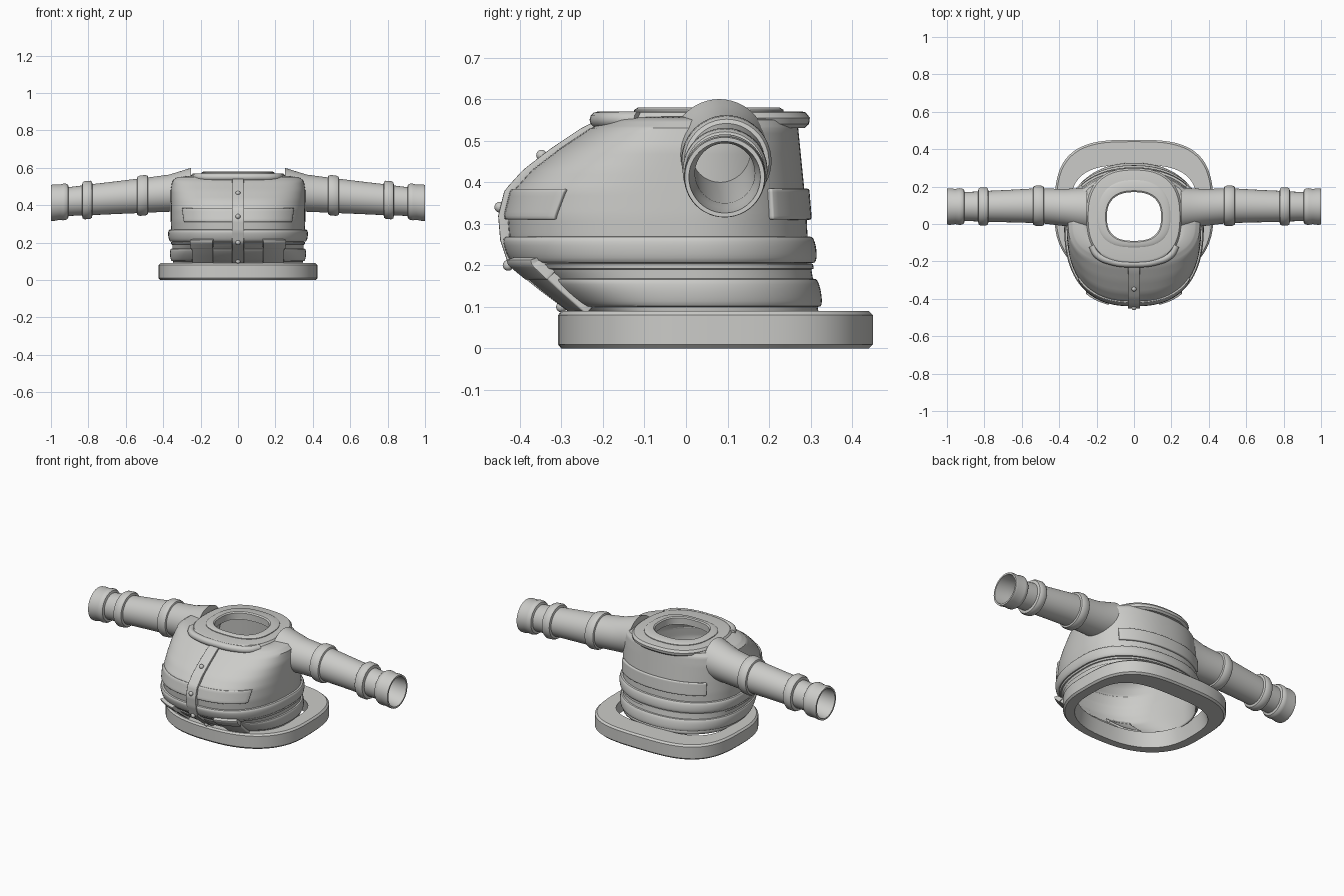
import bpy, bmesh, math
from mathutils import Vector

cube = bpy.data.objects.get("Cube")
if cube:
    bpy.data.objects.remove(cube)

grey = bpy.data.materials.new("light grey")
grey.use_nodes = True
colour = (0.6, 0.6, 0.58, 1)
grey.diffuse_color = colour
grey.node_tree.nodes["Principled BSDF"].inputs["Base Color"].default_value = colour


def finish(name, bm, angle=35):
    bmesh.ops.recalc_face_normals(bm, faces=bm.faces[:])
    mesh = bpy.data.meshes.new(name)
    bm.to_mesh(mesh)
    bm.free()
    ob = bpy.data.objects.new(name, mesh)
    bpy.context.collection.objects.link(ob)
    mesh.materials.append(grey)
    bpy.ops.object.select_all(action='DESELECT')
    bpy.context.view_layer.objects.active = ob
    ob.select_set(True)
    bpy.ops.object.shade_smooth_by_angle(angle=math.radians(angle))
    return ob


def grid(rows, wrap=True, close=False):
    """Skin a list of point rows with quads."""
    bm = bmesh.new()
    vs = [[bm.verts.new(p) for p in row] for row in rows]
    n = len(rows[0])
    pairs = list(zip(vs, vs[1:])) + ([(vs[-1], vs[0])] if close else [])
    for a, b in pairs:
        for i in range(n if wrap else n - 1):
            j = (i + 1) % n
            bm.faces.new((a[i], a[j], b[j], b[i]))
    return bm


def oval(t, xh, front, back, z, cy=0.0, nf=2.5, nb=2.2):
    """Point on an egg-shaped outline with separate front and back halves."""
    c, s = math.cos(t), math.sin(t)
    n, depth = (nb, back - cy) if s > 0 else (nf, cy - front)
    bend = lambda v: math.copysign(abs(v) ** (2 / n), v)
    return Vector((xh * bend(c), cy + depth * bend(s), z))


def ring(count=96, **k):
    return [oval(2 * math.pi * i / count, **k) for i in range(count)]


# Body sections: height, half width, front, back
SECTIONS = [
    (0.08, 0.345, -0.25, 0.32), (0.14, 0.35, -0.33, 0.31),
    (0.20, 0.352, -0.405, 0.30), (0.26, 0.357, -0.425, 0.293),
    (0.32, 0.36, -0.43, 0.29), (0.38, 0.36, -0.415, 0.285),
    (0.43, 0.36, -0.37, 0.28), (0.48, 0.36, -0.305, 0.275),
    (0.53, 0.352, -0.23, 0.27), (0.55, 0.325, -0.19, 0.265),
    (0.56, 0.23, -0.15, 0.24),
]


def section(z, d=0.0):
    for a, b in zip(SECTIONS, SECTIONS[1:]):
        if z <= b[0]:
            f = (z - a[0]) / (b[0] - a[0])
            x, y0, y1 = (a[i] + f * (b[i] - a[i]) for i in (1, 2, 3))
            return dict(xh=x + d, front=y0 - d, back=y1 + d, z=z)


def steps(a, b, n):
    return [a + (b - a) * i / n for i in range(n + 1)]


def slab(name, t0, t1, z0, z1, d, rise=8, slant=0.0):
    """Raised panel that follows the body surface."""
    rows = []
    for z in steps(z0, z1, rise):
        s = slant * (z - z0) / (z1 - z0)
        rows.append([oval(math.radians(t), **section(z, d)) for t in steps(t0 - s, t1 + s, 24)])
    bm = grid(rows, wrap=False)
    ob = finish(name, bm)
    solid = ob.modifiers.new("thickness", 'SOLIDIFY')
    solid.thickness = d + 0.008
    # Inward is towards the body axis
    mid = ob.data.polygons[len(ob.data.polygons) // 2]
    solid.offset = -1 if mid.normal.dot(Vector((mid.center.x, mid.center.y, 0))) > 0 else 1
    bev = ob.modifiers.new("soft edge", 'BEVEL')
    bev.width, bev.segments = min(0.01, d * 0.4), 2
    return ob


# Hollow body
body = finish("body", grid([ring(**section(z)) for z in
              steps(0.08, 0.53, 36) + [0.535, 0.54, 0.545, 0.55, 0.555, 0.56]]))
shell = body.modifiers.new("cloth thickness", 'SOLIDIFY')
shell.thickness = 0.008

# Padded waist bands
for name, z0, z1, d in (("upper_waist_band", 0.205, 0.27, 0.018),
                        ("lower_waist_band", 0.1, 0.168, 0.014)):
    rows = []
    for a in steps(0, math.pi, 10):
        z = (z0 + z1) / 2 - math.cos(a) * (z1 - z0) / 2
        rows.append(ring(**section(z, d * math.sin(a) ** 0.5 if 0 < a < math.pi else 0)))
    finish(name, grid(rows))
finish("waist_seam", grid([ring(**section(z, d)) for z, d in
       ((0.19, 0), (0.192, 0.006), (0.203, 0.006), (0.205, 0))]))

# Flat panels, pouches and centre strap
slab("chest_panel", -138, -42, 0.31, 0.385, 0.009, slant=3)
slab("back_panel", 42, 138, 0.31, 0.385, 0.012)
for side, mid in (("left", -64), ("right", -116)):
    slab(side + "_pouch", mid - 10, mid + 10, 0.082, 0.21, 0.03)
    slab(side + "_pouch_flap", mid - 10.5, mid + 10.5, 0.165, 0.213, 0.036)
slab("front_strap", -92.6, -87.4, 0.085, 0.553, 0.022, rise=40)
for i, z in enumerate((0.465, 0.34, 0.2, 0.1)):
    bm = bmesh.new()
    bmesh.ops.create_uvsphere(bm, u_segments=16, v_segments=8, radius=0.013)
    bmesh.ops.translate(bm, verts=bm.verts[:], vec=oval(-math.pi / 2, **section(z, 0.023)))
    finish("strap_rivet_%d" % (i + 1), bm)


def hoop(name, profile, **shape):
    """Closed ring swept from (half width, front, back, height) steps."""
    return finish(name, grid([ring(xh=x, front=f, back=b, z=z, **shape)
                              for x, f, b, z in profile], close=True))


# Broad base hem
hoop("base_hem", [
    (0.36, -0.255, 0.335, 0.0), (0.415, -0.30, 0.44, 0.0), (0.425, -0.308, 0.45, 0.01),
    (0.425, -0.308, 0.45, 0.08), (0.415, -0.30, 0.44, 0.09), (0.34, -0.245, 0.315, 0.09),
], cy=0.05, nf=2.4, nb=3.2)

# Collar yoke and raised neck ring
hoop("collar_yoke", [
    (0.145, -0.09, 0.17, 0.535), (0.235, -0.20, 0.285, 0.53), (0.252, -0.215, 0.296, 0.54),
    (0.255, -0.218, 0.298, 0.555), (0.245, -0.205, 0.288, 0.568), (0.235, -0.195, 0.28, 0.57),
    (0.15, -0.095, 0.175, 0.57),
], cy=0.04, nf=2.6, nb=2.5)
hoop("neck_ring", [
    (0.145, -0.09, 0.17, 0.54), (0.195, -0.125, 0.235, 0.56), (0.195, -0.125, 0.235, 0.574),
    (0.185, -0.115, 0.225, 0.58), (0.152, -0.096, 0.178, 0.58), (0.145, -0.09, 0.17, 0.574),
], cy=0.04, nf=2.6, nb=2.4)

# Rolled front lip of the collar
path = bpy.data.curves.new("collar_front_lip", 'CURVE')
path.dimensions = '3D'
path.bevel_depth, path.bevel_resolution, path.use_fill_caps = 0.02, 4, True
lip = [(-0.225, -0.115), (-0.195, -0.165), (-0.12, -0.2), (0, -0.212),
       (0.12, -0.2), (0.195, -0.165), (0.225, -0.115)]
spline = path.splines.new('BEZIER')
spline.bezier_points.add(len(lip) - 1)
for p, (x, y) in zip(spline.bezier_points, lip):
    p.co = (x, y, 0.55)
    p.handle_left_type = p.handle_right_type = 'AUTO'
path.materials.append(grey)
bpy.context.collection.objects.link(bpy.data.objects.new("collar_front_lip", path))

# Sleeves: distance along x and radius, out to the cuff and back inside
SLEEVE = [
    (0.25, 0.02), (0.25, 0.115), (0.3, 0.108), (0.37, 0.099), (0.48, 0.094), (0.483, 0.103),
    (0.495, 0.108), (0.525, 0.108), (0.538, 0.102), (0.541, 0.092), (0.66, 0.087),
    (0.778, 0.083), (0.781, 0.096), (0.79, 0.102), (0.82, 0.102), (0.831, 0.096),
    (0.834, 0.08), (0.905, 0.077), (0.909, 0.09), (0.92, 0.097), (0.935, 0.098),
    (0.955, 0.094), (0.985, 0.098), (1.0, 0.096), (1.0, 0.086), (0.92, 0.08),
    (0.88, 0.072), (0.3, 0.072),
]
AXIS = [(0.25, 0.08, 0.485), (0.37, 0.088, 0.464), (0.51, 0.098, 0.452),
        (0.8, 0.094, 0.428), (1.0, 0.093, 0.412)]


def axis(x):
    for a, b in zip(AXIS, AXIS[1:]):
        if x <= b[0]:
            f = (x - a[0]) / (b[0] - a[0])
            return a[1] + f * (b[1] - a[1]), a[2] + f * (b[2] - a[2])


for side, sign in (("left", 1), ("right", -1)):
    rows = []
    for x, r in SLEEVE:
        cy, cz = axis(x)
        rows.append([(sign * x, cy + r * math.cos(a), cz + r * math.sin(a))
                     for a in steps(0, 2 * math.pi, 48)[:-1]])
    bm = grid(rows)
    bm.verts.ensure_lookup_table()
    bm.faces.new(bm.verts[:48])
    finish(side + "_sleeve", bm)
